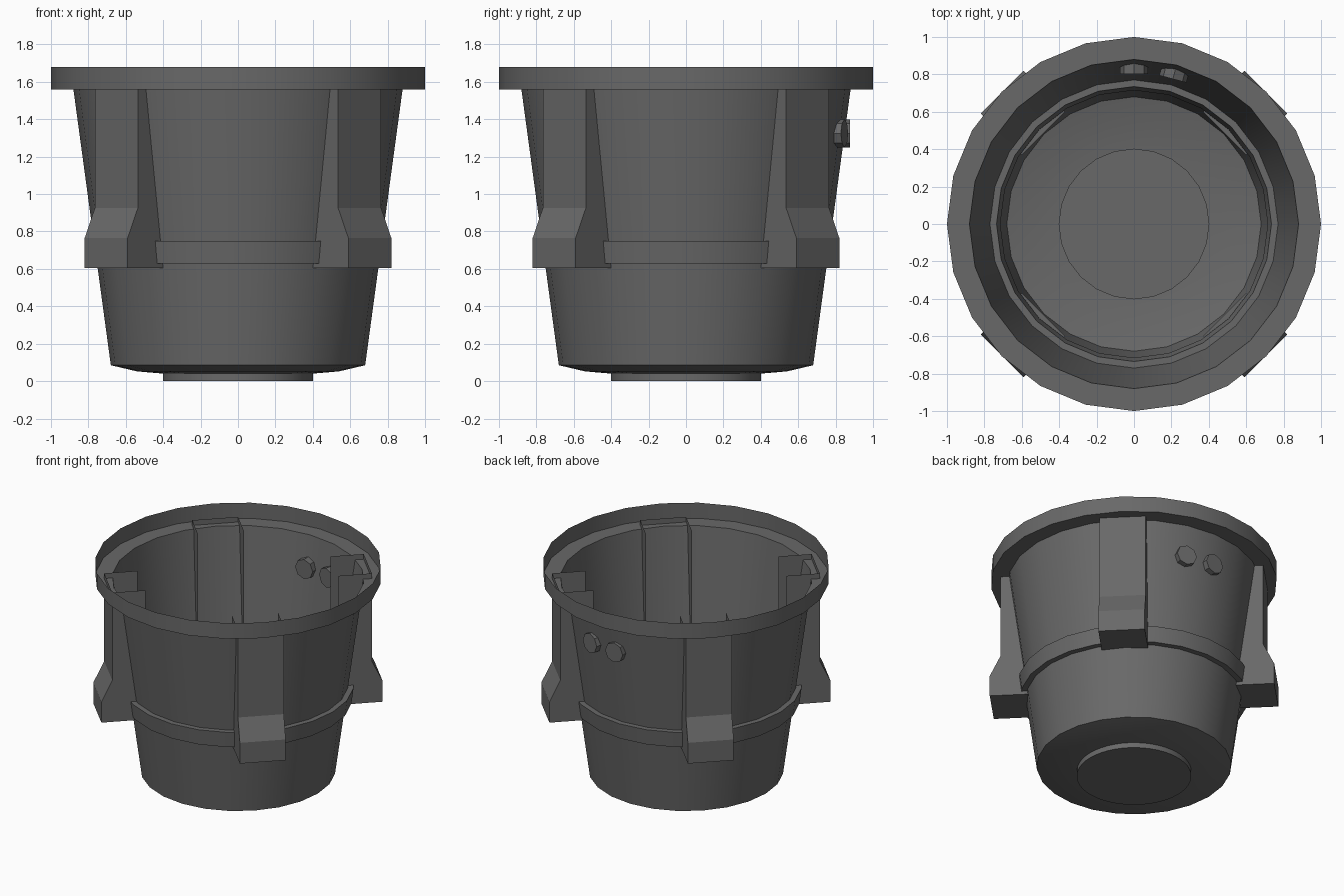
import bpy, bmesh, math
from mathutils import Matrix, Vector

if "Cube" in bpy.data.objects:
    bpy.data.objects.remove(bpy.data.objects["Cube"])

grey = bpy.data.materials.new("dark_grey_plastic")
grey.diffuse_color = (0.14, 0.14, 0.14, 1)
grey.use_nodes = True
grey.node_tree.nodes["Principled BSDF"].inputs["Base Color"].default_value = grey.diffuse_color


def finish(name, bm, smooth=True):
    me = bpy.data.meshes.new(name)
    bm.to_mesh(me)
    bm.free()
    me.materials.append(grey)
    ob = bpy.data.objects.new(name, me)
    bpy.context.collection.objects.link(ob)
    if smooth:
        bpy.ops.object.select_all(action='DESELECT')
        ob.select_set(True)
        bpy.context.view_layer.objects.active = ob
        bpy.ops.object.shade_smooth_by_angle(angle=math.radians(30))
    return ob


def lathe(name, profile, sides, closed=False):
    """Revolve (radius, height) points around z."""
    bm = bmesh.new()
    rings = []
    for r, z in profile:
        rings.append([bm.verts.new((r * math.cos(2 * math.pi * i / sides),
                                    r * math.sin(2 * math.pi * i / sides), z))
                      for i in range(sides)])
    pairs = list(zip(rings, rings[1:]))
    if closed:
        pairs.append((rings[-1], rings[0]))
    for a, b in pairs:
        for i in range(sides):
            j = (i + 1) % sides
            bm.faces.new((a[i], a[j], b[j], b[i]))
    return bm


# Thin tapered shell with domed underside and an upturned open rim
shell = lathe("shell", [(0.40, 0.04), (0.54, 0.052), (0.68, 0.085),
                        (0.88, 1.56), (1.0, 1.56), (1.0, 1.68)], 24)
finish("bucket_shell", shell)

# Round base foot
base = lathe("base", [(0.40, 0.045), (0.40, 0.0)], 48)
base.verts.ensure_lookup_table()
base.faces.new([v for v in base.verts if v.co.z < 0.01][::-1])
bmesh.ops.recalc_face_normals(base, faces=base.faces)
for f in base.faces:
    if abs(f.normal.z) > 0.5 and f.normal.z > 0:
        f.normal_flip()
finish("base_foot", base)

# Reinforcing band, poking through both sides of the wall
band = lathe("band", [(0.715, 0.63), (0.795, 0.63), (0.81, 0.75), (0.735, 0.75)],
             24, closed=True)
finish("band", band)

# Four hollow channel legs, open on the top and inner side
leg_profile = [(0.685, 0.605), (0.997, 0.605), (0.997, 0.765),
               (0.92, 0.925), (0.92, 1.60), (0.685, 1.60)]
for k in range(4):
    bm = bmesh.new()
    a = [bm.verts.new((r, -0.1625, z)) for r, z in leg_profile]
    b = [bm.verts.new((r, 0.1625, z)) for r, z in leg_profile]
    bm.faces.new(a)
    bm.faces.new(b[::-1])
    for i in range(4):
        bm.faces.new((a[i + 1], a[i], b[i], b[i + 1]))
    bmesh.ops.transform(bm, verts=bm.verts,
                        matrix=Matrix.Rotation(math.radians(45 + 90 * k), 4, 'Z'))
    finish(f"leg_{k + 1}", bm, smooth=False)

# Two small round plugs through the back wall
for k, deg in enumerate((90, 75)):
    bm = bmesh.new()
    bmesh.ops.create_cone(bm, cap_ends=True, segments=8, radius1=0.075,
                          radius2=0.075, depth=0.075)
    m = (Matrix.Rotation(math.radians(deg), 4, 'Z')
         @ Matrix.Translation(Vector((0.84, 0, 1.325)))
         @ Matrix.Rotation(math.radians(90), 4, 'Y'))
    bmesh.ops.transform(bm, verts=bm.verts, matrix=m)
    finish(f"plug_{k + 1}", bm, smooth=False)
